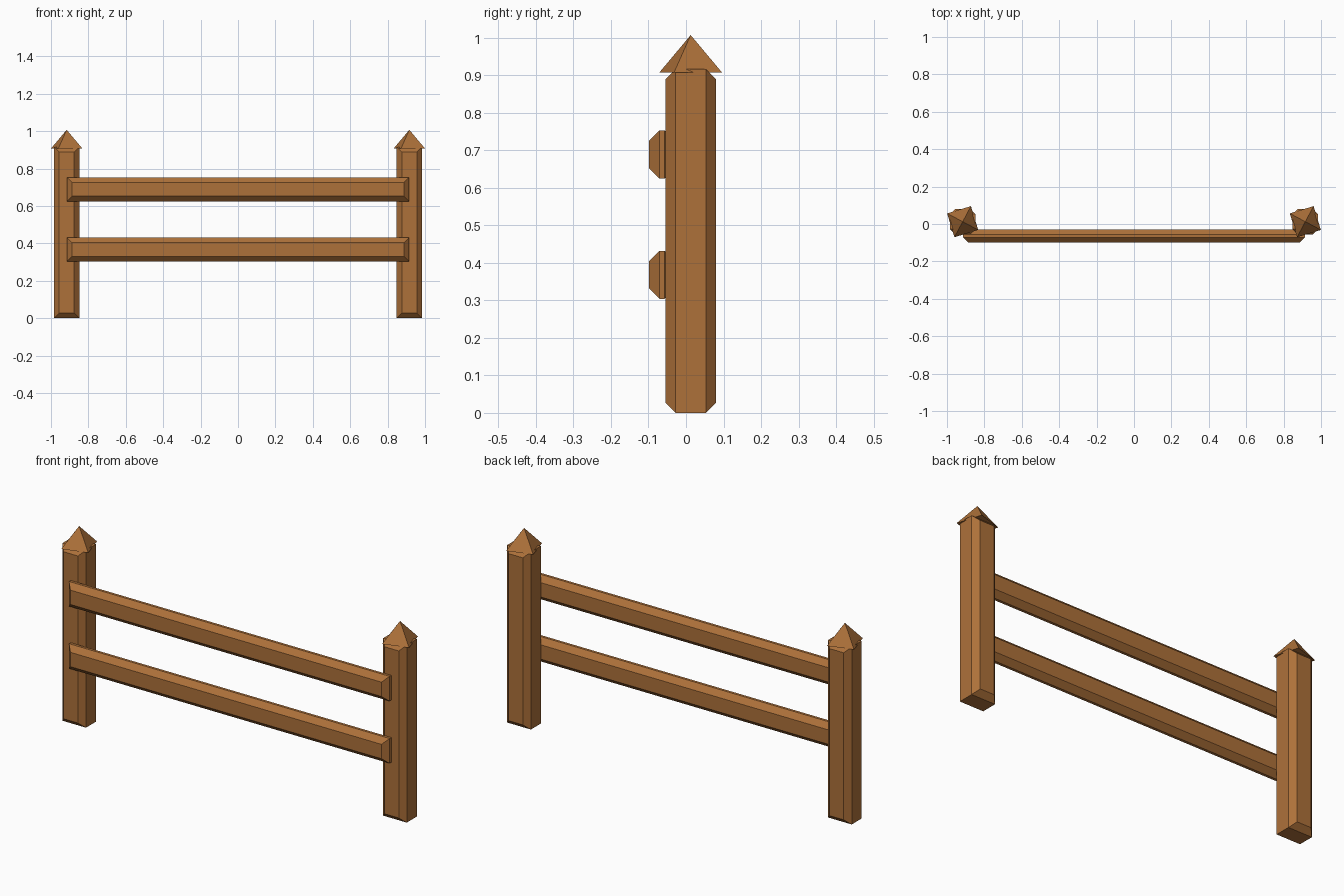
import bpy, bmesh, math

if "Cube" in bpy.data.objects:
    bpy.data.objects.remove(bpy.data.objects["Cube"])

wood = bpy.data.materials.new("warm brown wood")
wood.diffuse_color = (0.42, 0.165, 0.042, 1)
wood.use_nodes = True
wood.node_tree.nodes["Principled BSDF"].inputs["Base Color"].default_value = wood.diffuse_color


def finish(name, bm):
    bmesh.ops.recalc_face_normals(bm, faces=bm.faces)
    me = bpy.data.meshes.new(name)
    bm.to_mesh(me)
    bm.free()
    me.materials.append(wood)
    ob = bpy.data.objects.new(name, me)
    bpy.context.collection.objects.link(ob)
    return ob


def beam(name, x, y, z, bevel=0.027):
    """Timber whose front and back faces have chamfered borders."""
    bm = bmesh.new()
    rings = []
    for yy, inset in ((y[0], bevel), (y[0] + bevel, 0),
                      (y[1] - bevel, 0), (y[1], bevel)):
        x0, x1, z0, z1 = x[0] + inset, x[1] - inset, z[0] + inset, z[1] - inset
        rings.append([bm.verts.new((px, yy, pz)) for px, pz in
                      ((x0, z0), (x1, z0), (x1, z1), (x0, z1))])
    for a, b in zip(rings, rings[1:]):
        for i in range(4):
            j = (i + 1) % 4
            bm.faces.new((a[i], a[j], b[j], b[i]))
    bm.faces.new(rings[0])
    bm.faces.new(rings[-1])
    return finish(name, bm)


# Posts with twisted pyramid caps
for side, cx in (("left", -0.916), ("right", 0.916)):
    beam(side + "_post", (cx - 0.0675, cx + 0.0675), (-0.055, 0.08), (0, 0.916))
    bm = bmesh.new()
    bmesh.ops.create_cone(bm, cap_ends=True, segments=4,
                          radius1=0.094, radius2=0, depth=0.099)
    bmesh.ops.remove_doubles(bm, verts=bm.verts, dist=1e-5)
    cap = finish(side + "_post_cap", bm)
    cap.location = (cx, 0.0125, 0.9575)
    cap.rotation_euler.z = math.radians(62)

# Rails across the front of the posts
for name, z0 in (("lower_rail", 0.304), ("upper_rail", 0.625)):
    beam(name, (-0.915, 0.915), (-0.098, -0.03), (z0, z0 + 0.128))
